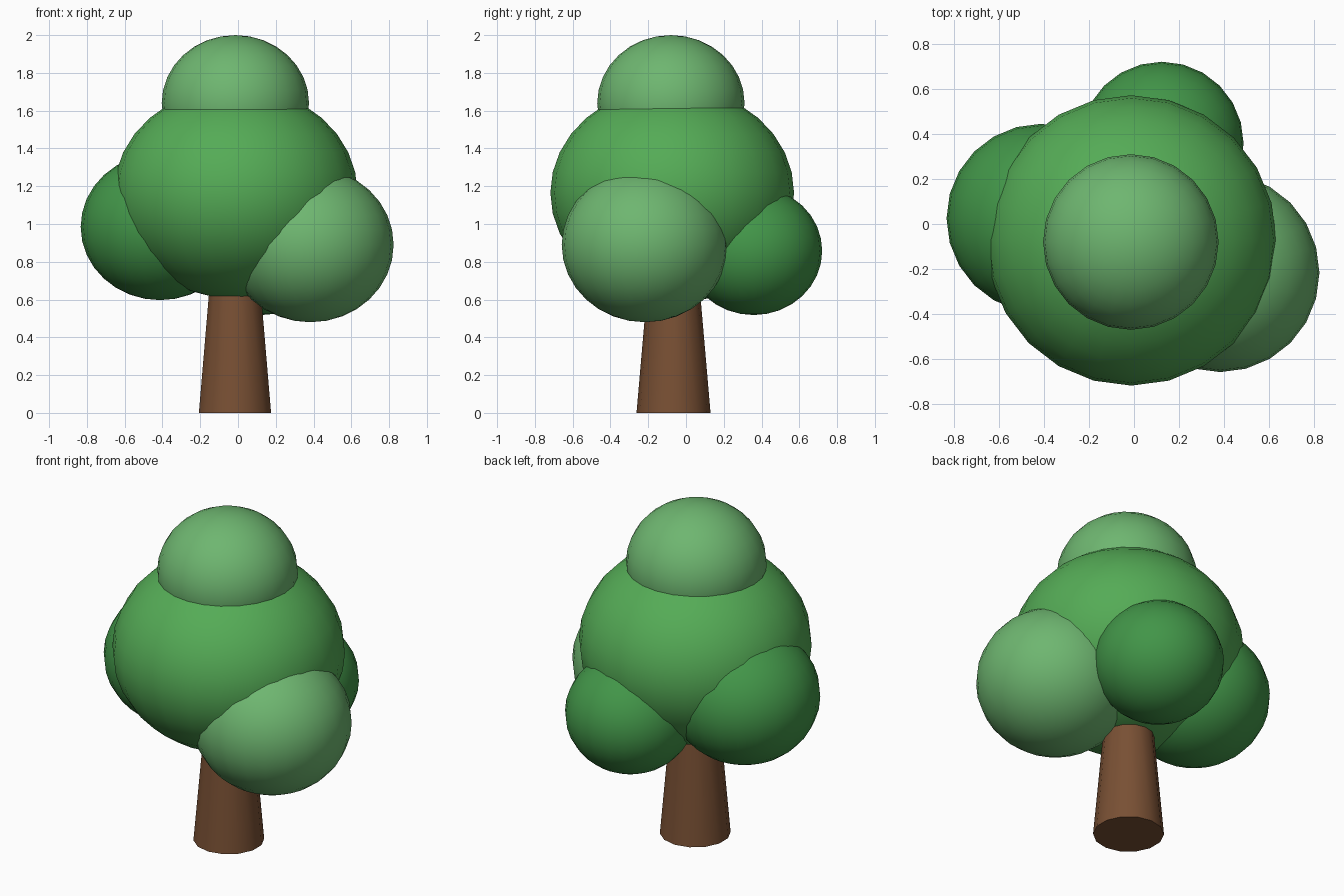
import bpy
import math

if "Cube" in bpy.data.objects:
    bpy.data.objects.remove(bpy.data.objects["Cube"])


def material(name, rgb):
    m = bpy.data.materials.new(name)
    m.diffuse_color = (*rgb, 1)
    m.use_nodes = True
    m.node_tree.nodes["Principled BSDF"].inputs["Base Color"].default_value = m.diffuse_color
    return m


BARK = material("bark", (0.19, 0.08, 0.034))
LEAF = material("leaf", (0.09, 0.41, 0.093))
LIGHT = material("leaf_light", (0.156, 0.468, 0.162))
DARK = material("leaf_dark", (0.054, 0.30, 0.065))


def finish(name, mat):
    ob = bpy.context.object
    ob.name = name
    ob.data.materials.append(mat)
    bpy.ops.object.transform_apply(location=False, rotation=False, scale=True)
    bpy.ops.object.shade_smooth_by_angle(angle=math.radians(40))


def foliage(name, center, radius, height, mat):
    """Slightly flattened ball of leaves."""
    bpy.ops.mesh.primitive_uv_sphere_add(segments=24, ring_count=16, radius=1, location=center)
    bpy.context.object.scale = (radius, radius, height)
    finish(name, mat)


# Tapered trunk, running up into the crown
bpy.ops.mesh.primitive_cone_add(vertices=14, radius1=0.196, radius2=0.118, depth=0.9,
                                location=(-0.016, -0.066, 0.45))
finish("trunk", BARK)

# Leaf balls
foliage("crown", (-0.012, -0.073, 1.165), 0.645, 0.56, LEAF)
foliage("crown_top", (-0.014, -0.08, 1.64), 0.39, 0.36, LIGHT)
foliage("left_foliage", (-0.413, 0.025, 0.985), 0.42, 0.388, DARK)
foliage("right_foliage", (0.383, -0.217, 0.89), 0.441, 0.41, LIGHT)
foliage("back_foliage", (0.124, 0.358, 0.858), 0.363, 0.34, DARK)
